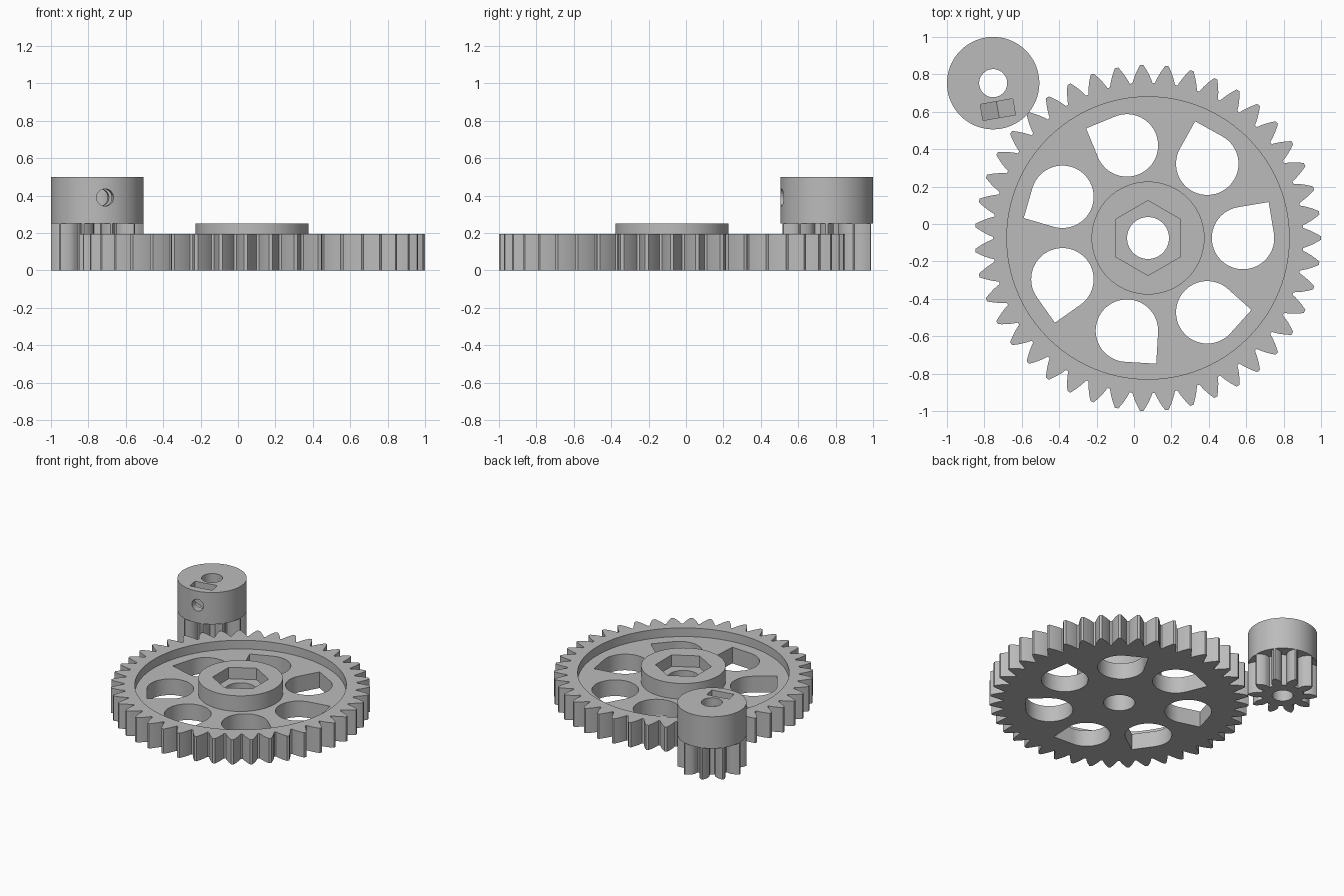
import bpy
import bmesh
from math import sin, cos, tan, acos, pi, radians, sqrt
from mathutils import Matrix, Vector

if "Cube" in bpy.data.objects:
    bpy.data.objects.remove(bpy.data.objects["Cube"], do_unlink=True)

grey = bpy.data.materials.new("plain grey")
grey.use_nodes = True
grey.diffuse_color = (0.5, 0.5, 0.5, 1)
grey.node_tree.nodes["Principled BSDF"].inputs["Base Color"].default_value = grey.diffuse_color

MODULE = 0.0411
PRESSURE = radians(28)


def circle(r, n=72, cx=0, cy=0, start=0):
    return [(cx + r * cos(start + 2 * pi * i / n), cy + r * sin(start + 2 * pi * i / n))
            for i in range(n)]


def teardrop(r, dist, turn, tip):
    """Round hole with a right-angled tip, placed at dist and turned about the hub."""
    pts = [(r * cos(tip + pi / 4 + 1.5 * pi * i / 40), r * sin(tip + pi / 4 + 1.5 * pi * i / 40))
           for i in range(41)]
    pts.append((r * sqrt(2) * cos(tip), r * sqrt(2) * sin(tip)))
    return [((x + dist) * cos(turn) - y * sin(turn), (x + dist) * sin(turn) + y * cos(turn))
            for x, y in pts]


def gear_outline(teeth):
    """Involute gear profile with one tooth on the x axis."""
    pitch = MODULE * teeth / 2
    base, tip, root = pitch * cos(PRESSURE), pitch + MODULE, pitch - 1.3 * MODULE

    def half_angle(r):
        a = acos(min(1, base / r))
        return pi / (2 * teeth) + (tan(PRESSURE) - PRESSURE) - (tan(a) - a)

    low = max(base, root)
    radii = [low + (tip - low) * i / 6 for i in range(7)]
    flank = [(r, half_angle(r)) for r in radii]
    if root < base:
        flank.insert(0, (root, half_angle(base)))
    tooth = [(r, -a) for r, a in flank] + [(r, a) for r, a in reversed(flank)]
    return [(r * cos(a + 2 * pi * k / teeth), r * sin(a + 2 * pi * k / teeth))
            for k in range(teeth) for r, a in tooth]


def prism(name, pts, z0, z1, matrix):
    bm = bmesh.new()
    face = bm.faces.new([bm.verts.new((x, y, z0)) for x, y in pts])
    top = bmesh.ops.extrude_face_region(bm, geom=[face])["geom"]
    bmesh.ops.translate(bm, vec=(0, 0, z1 - z0),
                        verts=[v for v in top if isinstance(v, bmesh.types.BMVert)])
    bmesh.ops.transform(bm, matrix=matrix, verts=bm.verts)
    bmesh.ops.recalc_face_normals(bm, faces=bm.faces)
    mesh = bpy.data.meshes.new(name)
    bm.to_mesh(mesh)
    bm.free()
    mesh.materials.append(grey)
    obj = bpy.data.objects.new(name, mesh)
    bpy.context.collection.objects.link(obj)
    return obj


def combine(target, operation, pts, z0, z1, matrix):
    tool = prism("helper", pts, z0, z1, matrix)
    mod = target.modifiers.new(operation, "BOOLEAN")
    mod.operation, mod.solver, mod.object = operation, "EXACT", tool
    bpy.context.view_layer.objects.active = target
    bpy.ops.object.modifier_apply(modifier=mod.name)
    bpy.data.objects.remove(tool, do_unlink=True)


def finish(obj):
    bpy.ops.object.select_all(action="DESELECT")
    obj.select_set(True)
    bpy.context.view_layer.objects.active = obj
    bpy.ops.object.shade_smooth_by_angle(angle=radians(25))


# Large gear: toothed rim, recessed web and raised hub
place = Matrix.Translation((0.075, -0.075, 0))
wheel = prism("large_gear", gear_outline(43), 0, 0.195, place)
combine(wheel, "DIFFERENCE", circle(0.755, 96), 0.127, 0.4, place)
combine(wheel, "UNION", circle(0.302), 0.06, 0.25, place)

# Bolt bore, hexagonal head pocket and seven lightening holes
combine(wheel, "DIFFERENCE", circle(0.112), -0.1, 0.4, place)
combine(wheel, "DIFFERENCE", circle(0.2, 6, start=pi / 2), 0.16, 0.4, place)
for k in range(7):
    combine(wheel, "DIFFERENCE", teardrop(0.167, 0.508, 2 * pi * k / 7, radians(54.5)),
            -0.1, 0.4, place)
finish(wheel)

# Small gear: ten teeth under a round collar
place = Matrix.Translation((-0.753, 0.753, 0))
pinion = prism("small_gear", gear_outline(10), 0, 0.25, place)
combine(pinion, "UNION", circle(0.247), 0.25, 0.5, place)
combine(pinion, "DIFFERENCE", circle(0.075, 48), -0.1, 0.7, place)

# Clamp screw hole and pointed nut slot, both along the screw direction
turn = radians(-80)
out = Vector((cos(turn), sin(turn), 0))
up = Vector((0, 0, 1))
radial = place @ Matrix((up.cross(out), up, out)).transposed().to_4x4()
slot = [(-0.088, 0.34), (0, 0.29), (0.088, 0.34), (0.088, 0.6), (-0.088, 0.6)]
combine(pinion, "DIFFERENCE", slot, 0.1, 0.187, radial)
combine(pinion, "DIFFERENCE", circle(0.046, 32, cy=0.39), 0, 0.3, radial)
finish(pinion)
